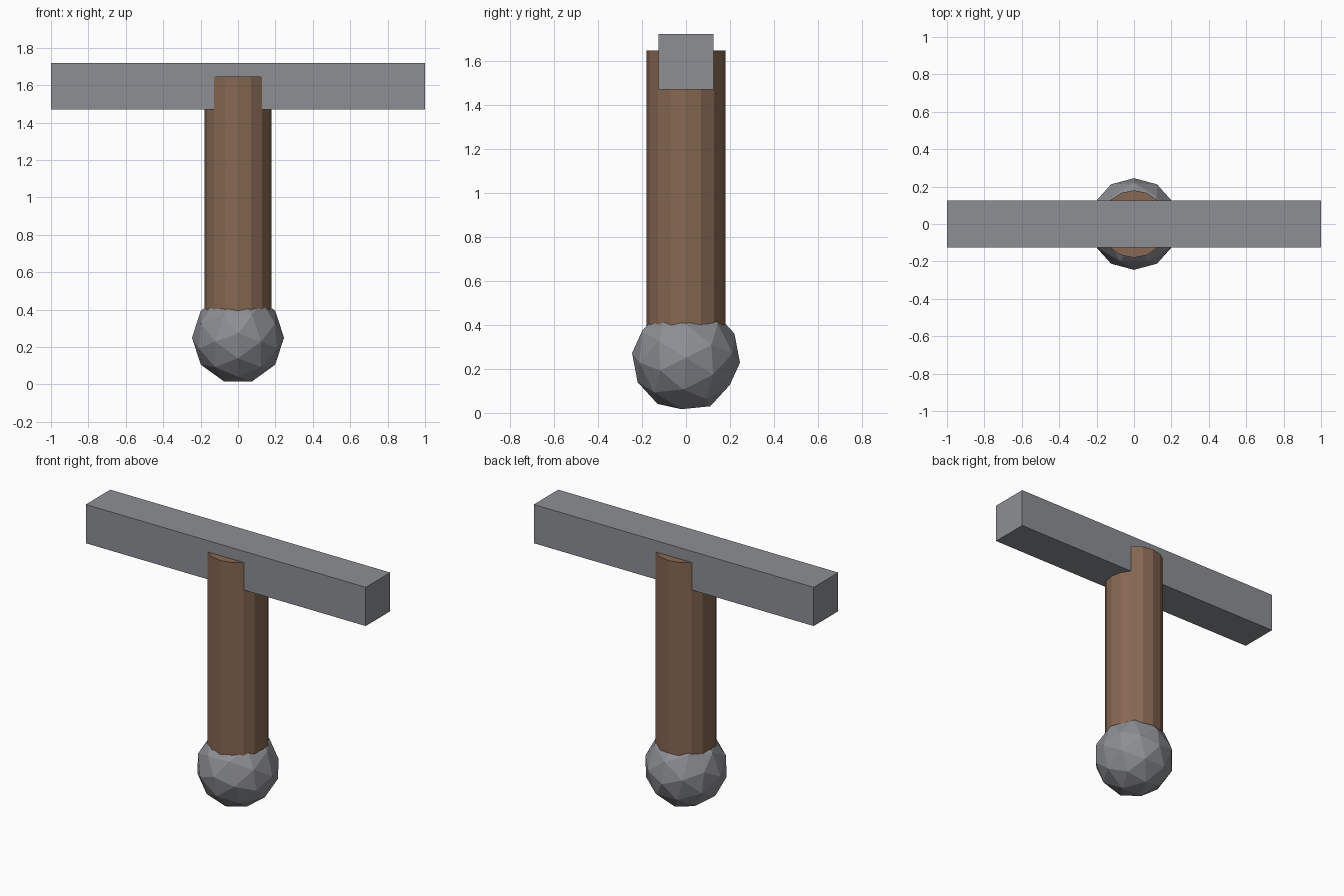
import bpy
import math

cube = bpy.data.objects.get("Cube")
if cube:
    bpy.data.objects.remove(cube, do_unlink=True)


def make_material(name, color):
    mat = bpy.data.materials.new(name)
    mat.use_nodes = True
    mat.diffuse_color = color
    mat.node_tree.nodes["Principled BSDF"].inputs["Base Color"].default_value = color
    return mat


def finish(name, mat):
    obj = bpy.context.object
    obj.name = obj.data.name = name
    obj.data.materials.append(mat)
    bpy.ops.object.shade_flat()
    return obj


steel = make_material("steel grey", (0.27, 0.275, 0.295, 1))
wood = make_material("wood brown", (0.24, 0.138, 0.086, 1))

# Crossbar head
bpy.ops.mesh.primitive_cube_add(size=1, location=(0, 0, 1.595))
finish("crossbar", steel).scale = (2, 0.25, 0.25)

# Round shaft, its lower end sunk into the pommel
bottom, top = 0.15, 1.647
bpy.ops.mesh.primitive_cylinder_add(vertices=16, radius=0.18, depth=top - bottom,
                                    location=(0, 0, (bottom + top) / 2))
finish("shaft", wood)

# Faceted pommel, turned so that its facets mirror across every axis
bpy.ops.mesh.primitive_ico_sphere_add(subdivisions=2, radius=0.246, location=(0, 0, 0.25))
tilt = -math.atan(2) / 2
finish("pommel", steel).rotation_euler = (tilt, 0, math.pi / 2)
# Spin about the ball's own pole first, then tilt
bpy.context.object.rotation_mode = 'ZYX'
